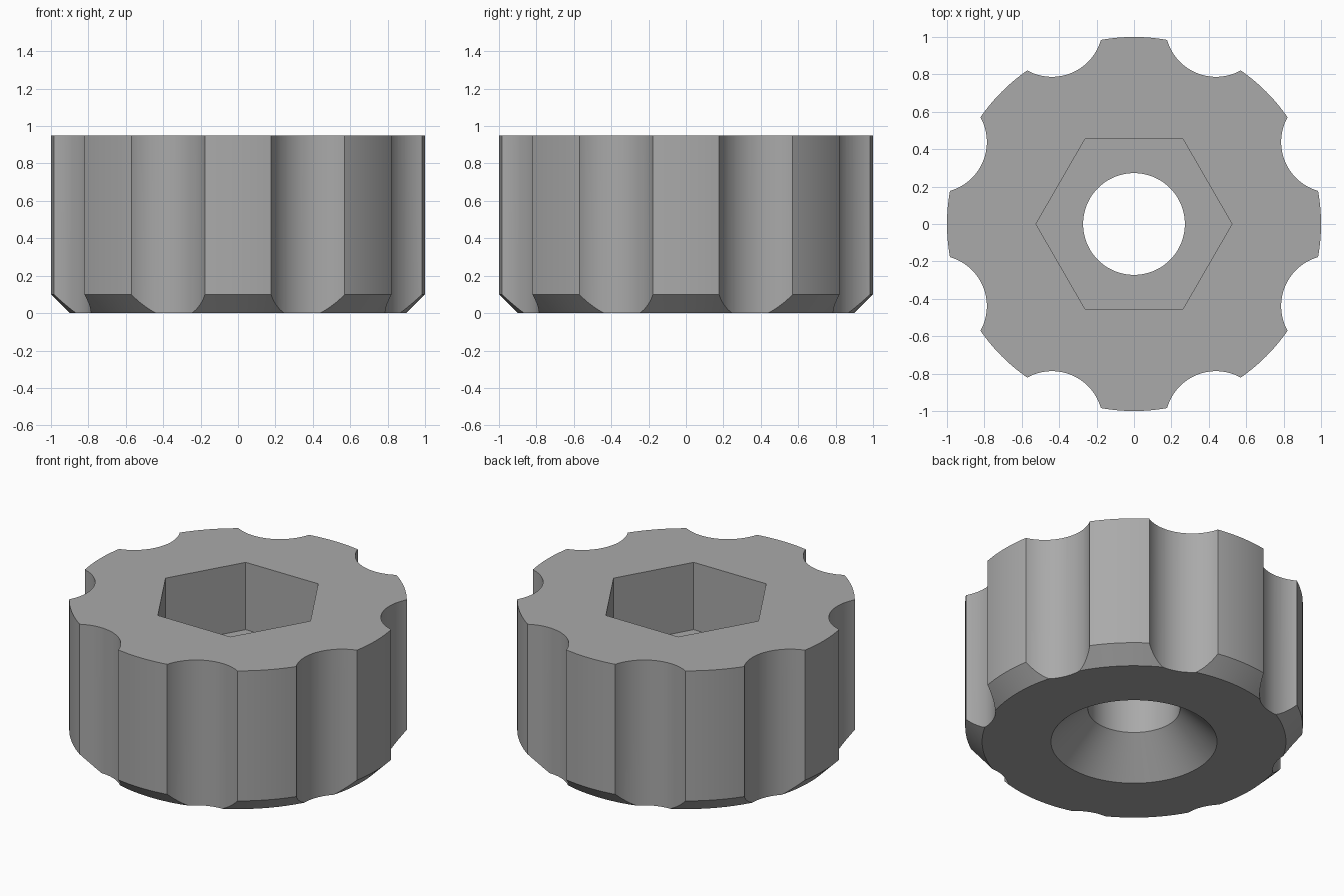
import bpy, bmesh
from math import cos, sin, pi, radians

cube = bpy.data.objects.get("Cube")
if cube:
    bpy.data.objects.remove(cube, do_unlink=True)

HEIGHT = 0.95
SEGMENTS = 128

grey = bpy.data.materials.new("plain_grey")
grey.use_nodes = True
grey.diffuse_color = (0.4, 0.4, 0.4, 1)
grey.node_tree.nodes["Principled BSDF"].inputs["Base Color"].default_value = (0.4, 0.4, 0.4, 1)


def make_object(name, bm):
    bmesh.ops.recalc_face_normals(bm, faces=bm.faces[:])
    mesh = bpy.data.meshes.new(name)
    bm.to_mesh(mesh)
    bm.free()
    mesh.materials.append(grey)
    obj = bpy.data.objects.new(name, mesh)
    bpy.context.collection.objects.link(obj)
    return obj


def lathe(name, profile):
    """Revolve a closed (radius, z) profile around the z axis."""
    bm = bmesh.new()
    rings = [[bm.verts.new((r * cos(a), r * sin(a), z)) for r, z in profile]
             for a in (2 * pi * i / SEGMENTS for i in range(SEGMENTS))]
    n = len(profile)
    for i in range(SEGMENTS):
        here, there = rings[i], rings[(i + 1) % SEGMENTS]
        for j in range(n):
            k = (j + 1) % n
            bm.faces.new((here[j], there[j], there[k], here[k]))
    return make_object(name, bm)


def prism(bm, x, y, radius, sides, bottom, top):
    """Add an upright prism with one corner on its +x side."""
    ring = [(x + radius * cos(2 * pi * i / sides), y + radius * sin(2 * pi * i / sides))
            for i in range(sides)]
    low = [bm.verts.new((px, py, bottom)) for px, py in ring]
    high = [bm.verts.new((px, py, top)) for px, py in ring]
    bm.faces.new(low[::-1])
    bm.faces.new(high)
    for i in range(sides):
        k = (i + 1) % sides
        bm.faces.new((low[i], low[k], high[k], high[i]))


# Body with chamfered base, countersink and through bore
knob = lathe("knob_body", [(0.272, 0.22), (0.492, 0), (0.9, 0), (1, 0.1),
                           (1, HEIGHT), (0.272, HEIGHT)])

# Hexagonal nut pocket
bm = bmesh.new()
prism(bm, 0, 0, 0.524, 6, 0.51, HEIGHT + 0.2)
pocket = make_object("pocket_cutter", bm)

# Eight finger grooves around the rim
bm = bmesh.new()
for i in range(8):
    a = radians(22.5 + 45 * i)
    prism(bm, 1.146 * cos(a), 1.146 * sin(a), 0.272, 96, -0.2, HEIGHT + 0.2)
grooves = make_object("groove_cutter", bm)

bpy.context.view_layer.objects.active = knob
knob.select_set(True)
for cutter in (pocket, grooves):
    cut = knob.modifiers.new(cutter.name, 'BOOLEAN')
    cut.operation = 'DIFFERENCE'
    cut.solver = 'EXACT'
    cut.object = cutter
    bpy.ops.object.modifier_apply(modifier=cut.name)
    bpy.data.objects.remove(cutter, do_unlink=True)

bpy.ops.object.shade_smooth_by_angle(angle=radians(25))
